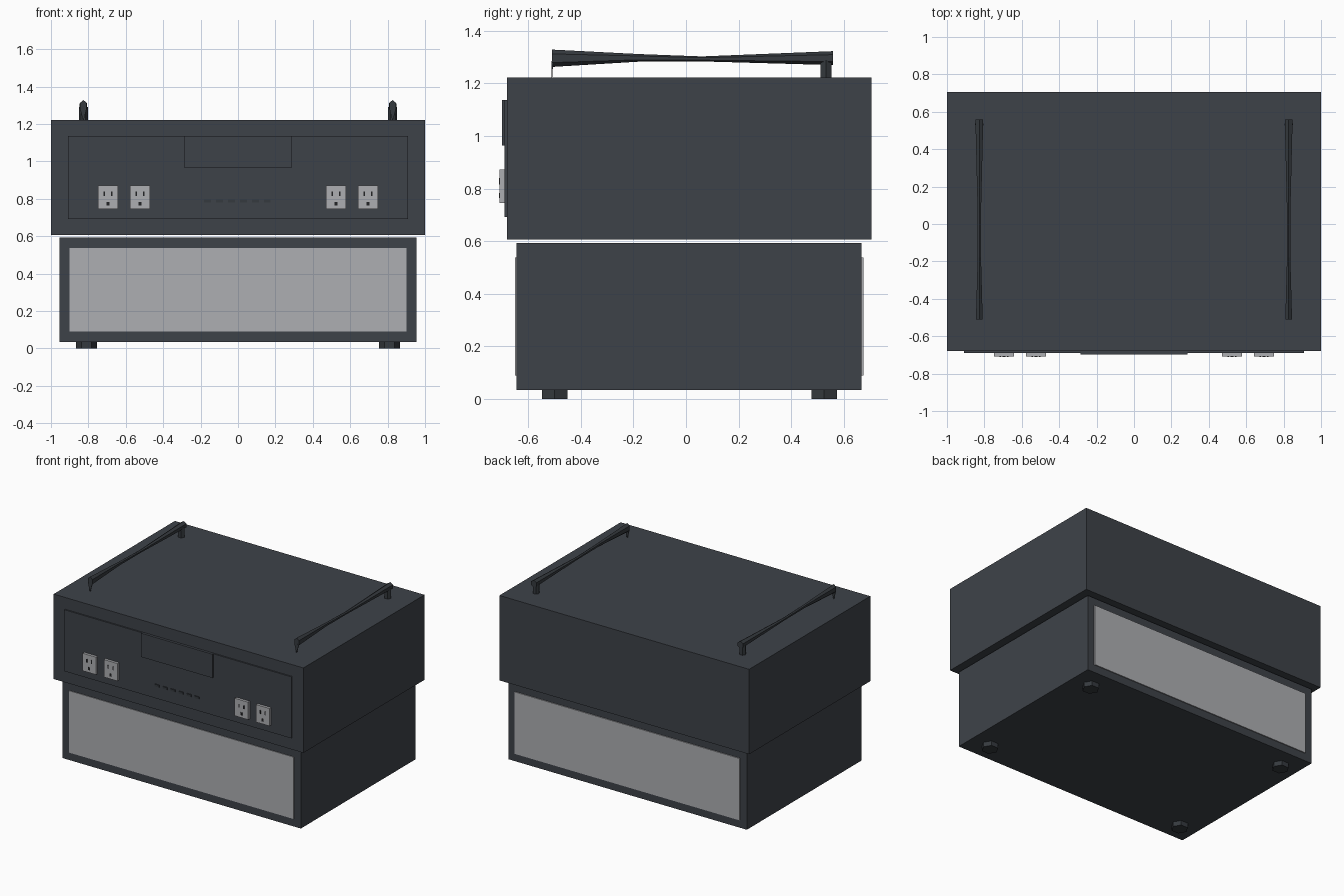
import bpy, bmesh, math

if "Cube" in bpy.data.objects:
    bpy.data.objects.remove(bpy.data.objects["Cube"])


def material(name, rgb):
    m = bpy.data.materials.new(name)
    m.use_nodes = True
    m.diffuse_color = (*rgb, 1)
    m.node_tree.nodes["Principled BSDF"].inputs["Base Color"].default_value = (*rgb, 1)
    return m


BODY = material("slate_grey", (0.048, 0.055, 0.066))
TRIM = material("dark_slate", (0.036, 0.042, 0.049))
LIGHT = material("light_grey", (0.42, 0.425, 0.445))
BLACK = material("slot_black", (0.015, 0.016, 0.018))


def finish(name, bm, mat):
    bmesh.ops.recalc_face_normals(bm, faces=bm.faces)
    mesh = bpy.data.meshes.new(name)
    bm.to_mesh(mesh)
    bm.free()
    mesh.materials.append(mat)
    obj = bpy.data.objects.new(name, mesh)
    bpy.context.collection.objects.link(obj)
    return obj


def box(name, xs, ys, zs, mat):
    """Box given by its (min, max) range on each axis."""
    bm = bmesh.new()
    bmesh.ops.create_cube(bm, size=1)
    for v in bm.verts:
        v.co = [r[0] if c < 0 else r[1] for c, r in zip(v.co, (xs, ys, zs))]
    return finish(name, bm, mat)


def loft(name, rings, mat):
    """Skin a list of rings of points and cap both ends."""
    bm = bmesh.new()
    loops = [[bm.verts.new(p) for p in ring] for ring in rings]
    n = len(loops[0])
    for a, b in zip(loops, loops[1:]):
        for i in range(n):
            j = (i + 1) % n
            bm.faces.new((a[i], a[j], b[j], b[i]))
    bm.faces.new(loops[0])
    bm.faces.new(loops[-1])
    return finish(name, bm, mat)


def hexagon(rx, ry):
    return [(rx * math.cos(math.tau * i / 6), ry * math.sin(math.tau * i / 6)) for i in range(6)]


def prism(name, x, y, r, z0, z1, mat):
    pts = hexagon(r, r)
    return loft(name, [[(x + a, y + b, z) for a, b in pts] for z in (z0, z1)], mat)


# Two stacked cabinets with a narrow gap
box("lower_cabinet", (-0.955, 0.955), (-0.645, 0.668), (0.034, 0.594), BODY)
box("upper_cabinet", (-1, 1), (-0.68, 0.706), (0.607, 1.222), BODY)

# Light panels at both ends of the lower cabinet
box("front_light_panel", (-0.9, 0.9), (-0.65, -0.644), (0.09, 0.538), LIGHT)
box("back_light_panel", (-0.9, 0.9), (0.667, 0.675), (0.09, 0.538), LIGHT)

# Control panel, upper hatch and row of buttons
box("control_panel", (-0.91, 0.91), (-0.69, -0.679), (0.692, 1.137), BODY)
box("hatch", (-0.286, 0.286), (-0.699, -0.689), (0.965, 1.137), BODY)
for i in range(6):
    x = (i - 2.5) * 0.064 - 0.003
    box(f"button_{i + 1}", (x - 0.018, x + 0.018), (-0.697, -0.689), (0.78, 0.796), TRIM)

# Power outlets with two slots and a ground hole
for i, x in enumerate((-0.695, -0.524, 0.524, 0.695), 1):
    box(f"outlet_{i}", (x - 0.054, x + 0.054), (-0.709, -0.689), (0.745, 0.872), LIGHT)
    for side in (-1, 1):
        s = x + side * 0.019
        box(f"outlet_{i}_slot", (s - 0.004, s + 0.004), (-0.711, -0.708), (0.815, 0.84), BLACK)
    box(f"outlet_{i}_ground", (x - 0.007, x + 0.007), (-0.711, -0.708), (0.764, 0.784), BLACK)

# Six-sided feet
for side, x in (("right", -0.81), ("left", 0.81)):
    for end, y in (("front", -0.5), ("back", 0.525)):
        prism(f"{end}_{side}_foot", x, y, 0.056, 0, 0.035, TRIM)

# Carry handles: waisted bar, solid back post, thin tapering front post
STATIONS = [  # y, half width, bottom, top
    (0.56, 0.021, 1.27, 1.323),
    (0.06, 0.009, 1.284, 1.303),
    (-0.18, 0.009, 1.283, 1.312),
    (-0.51, 0.018, 1.263, 1.329),
]
for side, x in (("right", -0.827), ("left", 0.827)):
    rings = []
    for y, half, low, high in STATIONS:
        mid, rz = (low + high) / 2, (high - low) / 2
        rings.append([(x + a * 1.155, y, mid + b) for b, a in hexagon(rz, half)])
    loft(f"{side}_handle_bar", rings, TRIM)
    prism(f"{side}_handle_back_post", x, 0.533, 0.024, 1.221, 1.29, TRIM)
    spike = [[(x - w, -0.511, z), (x + w, -0.511, z), (x + w, -0.511 + d, z), (x - w, -0.511 + d, z)]
             for w, d, z in ((0.018, 0.006, 1.285), (0.002, 0.002, 1.221))]
    loft(f"{side}_handle_front_post", spike, TRIM)
